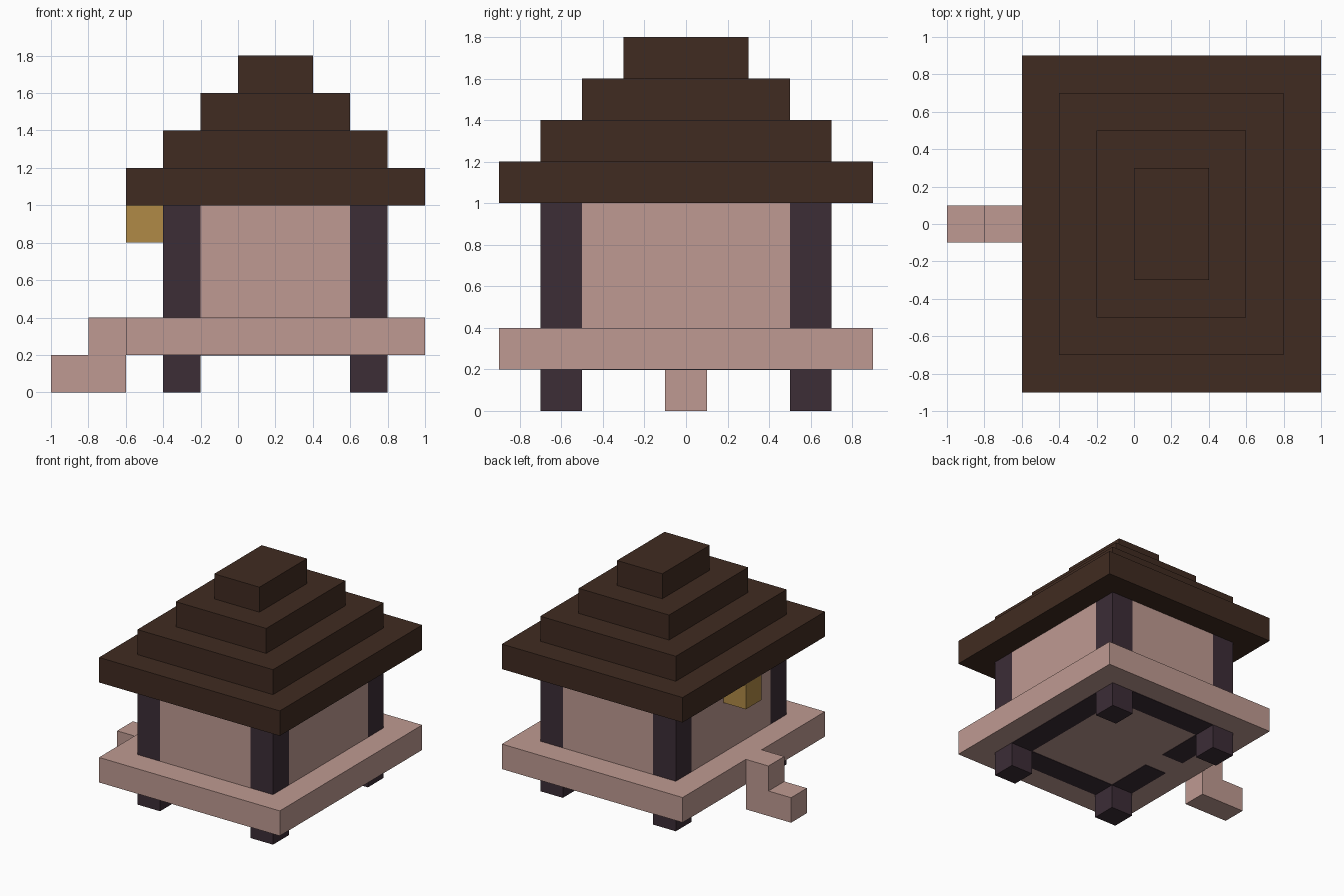
import bpy

cube = bpy.data.objects.get("Cube")
if cube:
    bpy.data.objects.remove(cube, do_unlink=True)


def material(name, r, g, b):
    m = bpy.data.materials.new(name)
    m.use_nodes = True
    m.diffuse_color = (r, g, b, 1)
    m.node_tree.nodes["Principled BSDF"].inputs["Base Color"].default_value = (r, g, b, 1)
    return m


pink = material("pale pink wood", 0.521, 0.323, 0.287)
brown = material("dark brown thatch", 0.051, 0.024, 0.015)
plum = material("dark plum timber", 0.045, 0.026, 0.037)
gold = material("lantern gold", 0.434, 0.254, 0.061)


def block(name, xs, ys, zs, mat):
    """Axis-aligned box given by its extent on each axis."""
    spans = (xs, ys, zs)
    bpy.ops.mesh.primitive_cube_add(size=1, location=[sum(s) / 2 for s in spans])
    ob = bpy.context.object
    ob.name = name
    ob.scale = [s[1] - s[0] for s in spans]
    bpy.ops.object.transform_apply(location=False, rotation=False, scale=True)
    ob.data.materials.append(mat)
    return ob


CX = 0.2            # house centre along x
HX, HY = 0.6, 0.7   # half size of the house
T = 0.2             # thickness of posts, walls and layers

# Raised deck
block("deck", (CX - 0.8, CX + 0.8), (-0.9, 0.9), (T, 2 * T), pink)

# Corner posts, running through the deck down to the ground
for sx, side in ((-1, "right"), (1, "left")):
    for sy, end in ((-1, "front"), (1, "back")):
        xs = sorted((CX + sx * HX, CX + sx * (HX - T)))
        ys = sorted((sy * HY, sy * (HY - T)))
        block(f"{end}_{side}_post", xs, ys, (0, 1), plum)

# Walls flush with the posts, and sill beams showing under the deck
wall_z, sill_z = (2 * T, 1), (T - 0.003, T + 0.003)
inner_x, inner_y = (CX - HX + T, CX + HX - T), (-HY + T, HY - T)
for s, end in ((-1, "front"), (1, "back")):
    ys = sorted((s * HY, s * (HY - T)))
    block(f"{end}_wall", inner_x, ys, wall_z, pink)
    block(f"{end}_sill", inner_x, ys, sill_z, plum)
for s, side in ((-1, "right"), (1, "left")):
    xs = sorted((CX + s * HX, CX + s * (HX - T)))
    block(f"{side}_wall", xs, inner_y, wall_z, pink)
    if s > 0:
        block(f"{side}_sill", xs, inner_y, sill_z, plum)
    else:           # gap below the entrance
        block("right_front_sill", xs, (inner_y[0], -0.1), sill_z, plum)
        block("right_back_sill", xs, (0.1, inner_y[1]), sill_z, plum)

# Stepped roof
for i in range(4):
    hx, hy, z = 0.8 - T * i, 0.9 - T * i, 1 + T * i
    block(f"roof_tier_{i + 1}", (CX - hx, CX + hx), (-hy, hy), (z, z + T), brown)

# Entrance steps and the lantern above them
block("lower_step", (-1, -0.6), (-0.1, 0.1), (0, T), pink)
block("upper_step", (-0.8, -0.6), (-0.1, 0.1), (T, 2 * T), pink)
block("lantern", (-0.6, -0.4), (-0.1, 0.1), (0.8, 1), gold)
